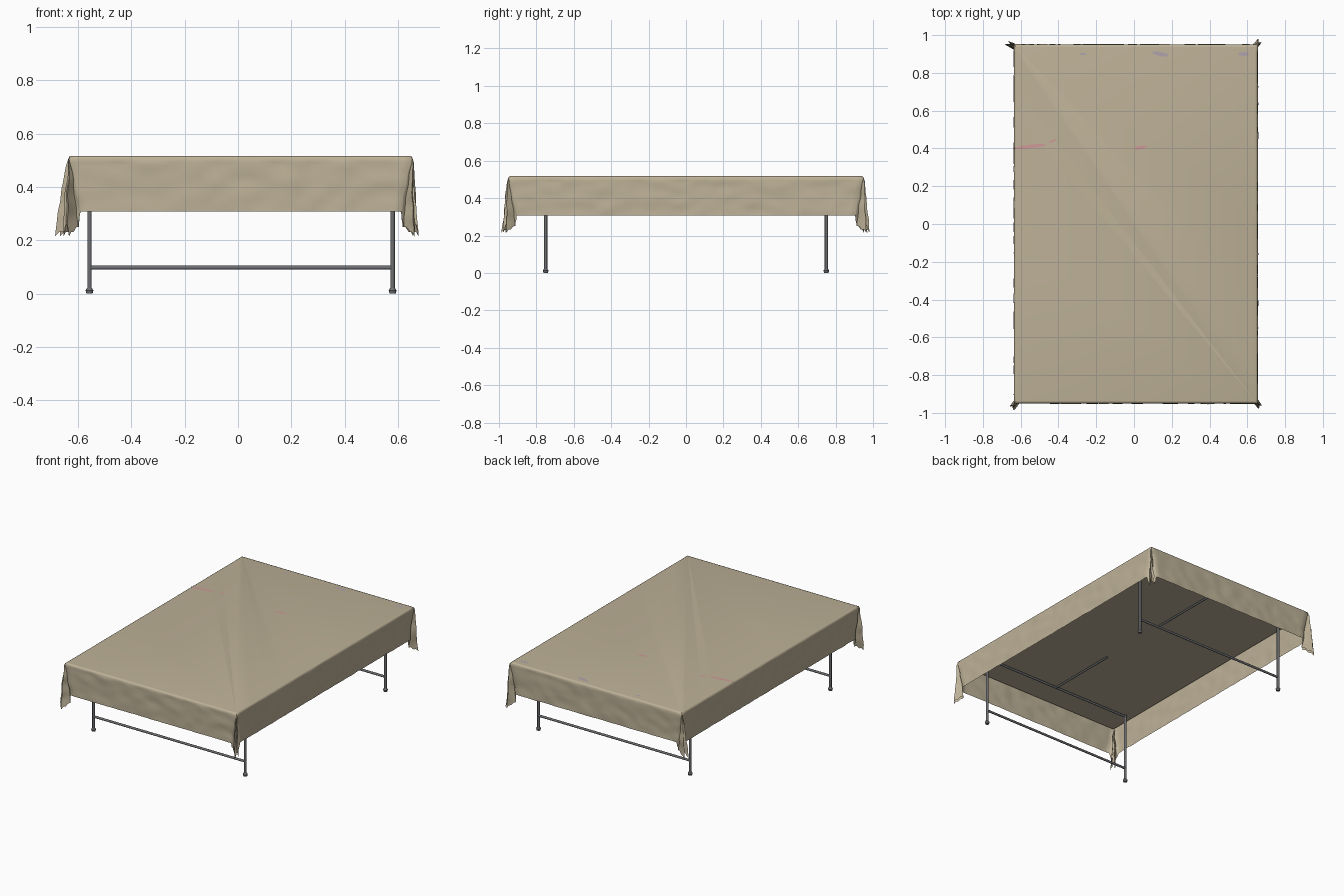
import bpy, bmesh, math
from mathutils import Vector, noise

if "Cube" in bpy.data.objects:
    bpy.data.objects.remove(bpy.data.objects["Cube"])


def material(name, rgb):
    m = bpy.data.materials.new(name)
    m.use_nodes = True
    m.diffuse_color = (*rgb, 1)
    bsdf = next(n for n in m.node_tree.nodes if n.type == "BSDF_PRINCIPLED")
    bsdf.inputs["Base Color"].default_value = (*rgb, 1)
    return m


BEIGE = material("beige cloth", (0.51, 0.44, 0.31))
STEEL = material("grey steel", (0.15, 0.155, 0.165))
PINK = material("pink stain", (0.62, 0.32, 0.31))
LILAC = material("lilac stain", (0.43, 0.37, 0.42))


def finish(name, bm, mat, angle=50):
    bmesh.ops.recalc_face_normals(bm, faces=bm.faces)
    me = bpy.data.meshes.new(name)
    bm.to_mesh(me)
    bm.free()
    me.materials.append(mat)
    ob = bpy.data.objects.new(name, me)
    bpy.context.collection.objects.link(ob)
    bpy.ops.object.select_all(action="DESELECT")
    ob.select_set(True)
    bpy.context.view_layer.objects.active = ob
    bpy.ops.object.shade_smooth_by_angle(angle=math.radians(angle))
    return ob


def rod(name, a, b, r, r2=None):
    a, b = Vector(a), Vector(b)
    bm = bmesh.new()
    bmesh.ops.create_cone(bm, cap_ends=True, segments=14, radius1=r,
                          radius2=r if r2 is None else r2, depth=(b - a).length)
    ob = finish(name, bm, STEEL)
    ob.location = (a + b) / 2
    ob.rotation_euler = (b - a).to_track_quat("Z", "Y").to_euler()
    return ob


# Draped cloth: stacked perimeter loops, with pleated ears at the corners
X0, X1, Y = -0.635, 0.655, 0.95
TOP, HEM = 0.517, 0.308
CORNERS = [(Vector((X0, -Y)), Vector((-0.02, -0.035))),
           (Vector((X1, -Y)), Vector((0.02, -0.03))),
           (Vector((X1, Y)), Vector((0.02, 0.033))),
           (Vector((X0, Y)), Vector((-0.05, 0.02)))]
DIRS = [Vector(d) for d in ((1, 0), (0, 1), (-1, 0), (0, -1))]


def loop_points(g):
    """Points round the cloth as (position, hem height, is_ear); g opens the ears."""
    keys = []
    for i, (c, tip) in enumerate(CORNERS):
        e_in, e_out = DIRS[i - 1], DIRS[i]
        keys += [(c - e_in * 0.045 * g, HEM),
                 (c + (e_out * 0.014 - e_in * 0.035) * g, 0.25),
                 (c + (tip - e_in * 0.018) * g, 0.215),
                 (c + tip * 0.35 * g, 0.26),
                 (c + (tip + e_out * 0.018) * g, 0.215),
                 (c + (e_out * 0.035 - e_in * 0.014) * g, 0.25),
                 (c + e_out * 0.045 * g, HEM)]
    pts = []
    for i, (p, h) in enumerate(keys):
        q, k = keys[(i + 1) % len(keys)]
        wall = i % 7 == 6
        n = (60 if i // 7 % 2 else 40) if wall else 4
        pts += [(p.lerp(q, s / n), h + (k - h) * s / n, not wall) for s in range(n)]
    return pts


bm = bmesh.new()
rings = []
LEVELS = 16
for lv in range(-2, LEVELS + 1):
    t = max(lv, 0) / LEVELS
    ring = []
    for j, (p, hem, ear) in enumerate(loop_points(0.04 + 0.96 * t ** 0.75)):
        start = TOP - 0.012
        z = start - (start - hem) * t
        shrink = 0.0
        if lv < 0:                       # rounded top edge
            z = TOP if lv == -2 else TOP - 0.003
            shrink = 0.012 if lv == -2 else 0.004
        p = Vector((p.x - math.copysign(shrink, p.x), p.y - math.copysign(shrink, p.y)))
        if lv > 0:                       # wrinkles and ragged ear hems
            amp = 0.007 if ear else 0.005
            w = noise.noise_vector(Vector((p.x, p.y, z)) * 16)
            p += Vector((w.x, w.y)) * amp
            if ear and lv == LEVELS:
                z += 0.008 * (j % 2)
        ring.append(bm.verts.new((p.x, p.y, z)))
    rings.append(ring)
for a, b in zip(rings, rings[1:]):
    for j in range(len(a)):
        k = (j + 1) % len(a)
        bm.faces.new((a[j], a[k], b[k], b[j]))
bm.faces.new(rings[0])
finish("tablecloth", bm, BEIGE)

# Thin board just under the cloth
bm = bmesh.new()
bmesh.ops.create_cube(bm, size=1)
for v in bm.verts:
    v.co = (0.01 + v.co.x * 1.25, v.co.y * 1.87, 0.496 + v.co.z * 0.02)
finish("table_board", bm, BEIGE)

# Folding leg frames at each end
LX, RX, LEG_Y = -0.557, 0.58, 0.75
for end, s in (("front", -1), ("back", 1)):
    y = s * LEG_Y
    for side, x in (("right", LX), ("left", RX)):
        rod(f"{end}_{side}_leg", (x, y, 0.01), (x, y, 0.488), 0.0085)
        rod(f"{end}_{side}_foot", (x, y, 0), (x, y, 0.013), 0.012, 0.015)
        rod(f"{end}_{side}_foot_collar", (x, y, 0.013), (x, y, 0.022), 0.015, 0.009)
    rod(f"{end}_lower_bar", (LX, y, 0.098), (RX, y, 0.098), 0.0075)
    rod(f"{end}_upper_bar", (LX, y, 0.475), (RX, y, 0.475), 0.0075)
    mid = (LX + RX) / 2
    rod(f"{end}_brace", (mid, y, 0.475), (mid, y - s * 0.5, 0.475), 0.0065)


# Faint stains on the cloth top
def stain(name, x, y, length, width, turn, mat):
    bm = bmesh.new()
    bmesh.ops.create_circle(bm, cap_ends=True, segments=14, radius=0.5)
    ob = finish(name, bm, mat)
    ob.location = (x, y, TOP + 0.001)
    ob.scale = (length, width, 1)
    ob.rotation_euler.z = turn


stain("pink_stain_long", -0.55, 0.41, 0.17, 0.02, 0.12, PINK)
stain("pink_stain_tail", -0.43, 0.44, 0.05, 0.01, 0.4, PINK)
stain("pink_stain_short", 0.035, 0.405, 0.07, 0.018, 0.2, PINK)
stain("lilac_stain_middle", 0.14, 0.9, 0.09, 0.022, -0.2, LILAC)
stain("lilac_stain_corner", 0.58, 0.9, 0.06, 0.02, 0, LILAC)
stain("lilac_stain_small", -0.27, 0.9, 0.04, 0.012, 0.1, LILAC)
